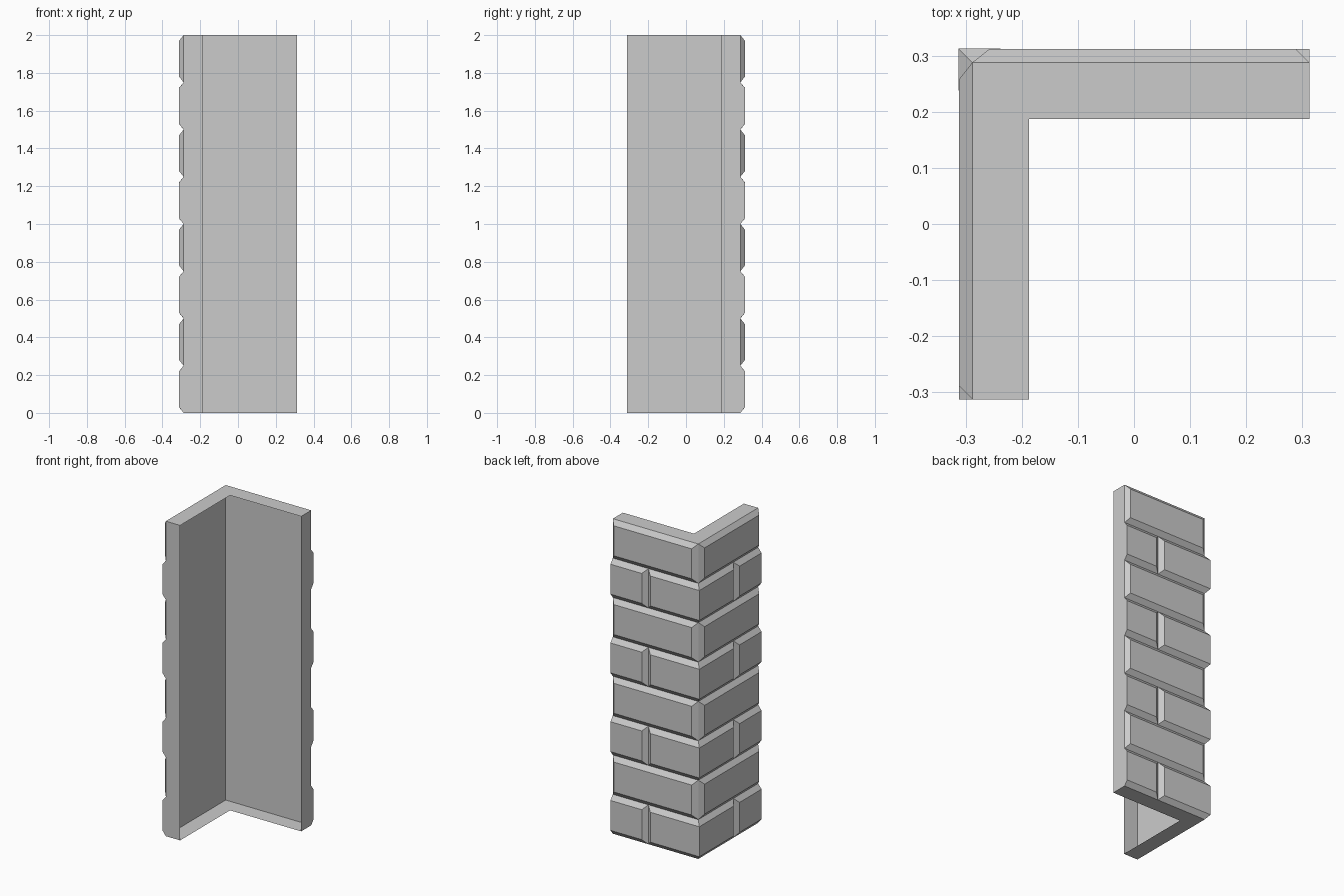
import bpy
import bmesh

cube = bpy.data.objects.get("Cube")
if cube:
    bpy.data.objects.remove(cube, do_unlink=True)

HALF = 0.3125      # outer half width
FACE = 0.3117      # brick faces
BASE = 0.288       # wall behind the bricks
INNER = 0.1875     # inner rim of the top and bottom plates
BEVEL = 0.03       # sloped brick edge
DEPTH = FACE - BASE
COURSE = 0.25
JOINT = 0.0625     # upright joint in the split courses

stone = bpy.data.materials.new("grey stone")
stone.use_nodes = True
GREY = (0.6, 0.6, 0.6, 1)
stone.diffuse_color = GREY
stone.node_tree.nodes["Principled BSDF"].inputs["Base Color"].default_value = GREY


def finish(bm, name):
    mesh = bpy.data.meshes.new(name)
    bm.to_mesh(mesh)
    bm.free()
    mesh.materials.append(stone)
    obj = bpy.data.objects.new(name, mesh)
    bpy.context.collection.objects.link(obj)


def add_brick(bm, course, root, crest, mirrored, mitred=False):
    """Sloped-edge brick; root and crest are its x spans on the wall and face."""
    low, high = course * COURSE, (course + 1) * COURSE
    start = HALF if mitred else FACE
    rings = []
    for (x0, x1), y0, y1, inset in ((root, BASE, BASE, 0), (crest, start, FACE, BEVEL)):
        z0, z1 = low + inset, high - inset
        pts = [(x0, y0, z0), (x1, y1, z0), (x1, y1, z1), (x0, y0, z1)]
        if mirrored:  # reflect across the corner diagonal
            pts = [(-b, -a, c) for a, b, c in pts]
        rings.append([bm.verts.new(p) for p in pts])
    back, front = rings
    faces = [bm.faces.new(front[::-1])]
    # A mitred brick stays open where it meets its mirror image
    for i in range(3 if mitred else 4):
        j = (i + 1) % 4
        faces.append(bm.faces.new((front[i], front[j], back[j], back[i])))
    if mirrored:
        bmesh.ops.reverse_faces(bm, faces=faces)


# Hollow L-shaped wall: outer walls, end caps, top and bottom, open inside
bm = bmesh.new()
outline = [(-BASE, -HALF), (-INNER, -HALF), (-INNER, INNER),
           (HALF, INNER), (HALF, BASE), (-BASE, BASE)]
lower, upper = [[bm.verts.new((x, y, z)) for x, y in outline] for z in (0, 2)]
bm.faces.new(lower[::-1])
bm.faces.new(upper)
for i in (0, 3, 4, 5):
    j = (i + 1) % 6
    bm.faces.new((lower[i], lower[j], upper[j], upper[i]))
finish(bm, "wall_shell")

# Split courses: corner brick mitred round the edge, end brick cut flush
corner, ends, long_bricks = bmesh.new(), bmesh.new(), bmesh.new()
for mirrored in (False, True):
    for course in range(0, 8, 2):
        add_brick(corner, course, (-BASE, JOINT), (-HALF, JOINT - BEVEL), mirrored, True)
        add_brick(ends, course, (JOINT, HALF), (JOINT + BEVEL, HALF), mirrored)
    # Full courses: one long brick, sloped at both ends
    for course in range(1, 8, 2):
        add_brick(long_bricks, course, (-BASE, HALF),
                  (-BASE + BEVEL, HALF - DEPTH), mirrored)
finish(corner, "corner_bricks")
finish(ends, "end_bricks")
finish(long_bricks, "long_bricks")
